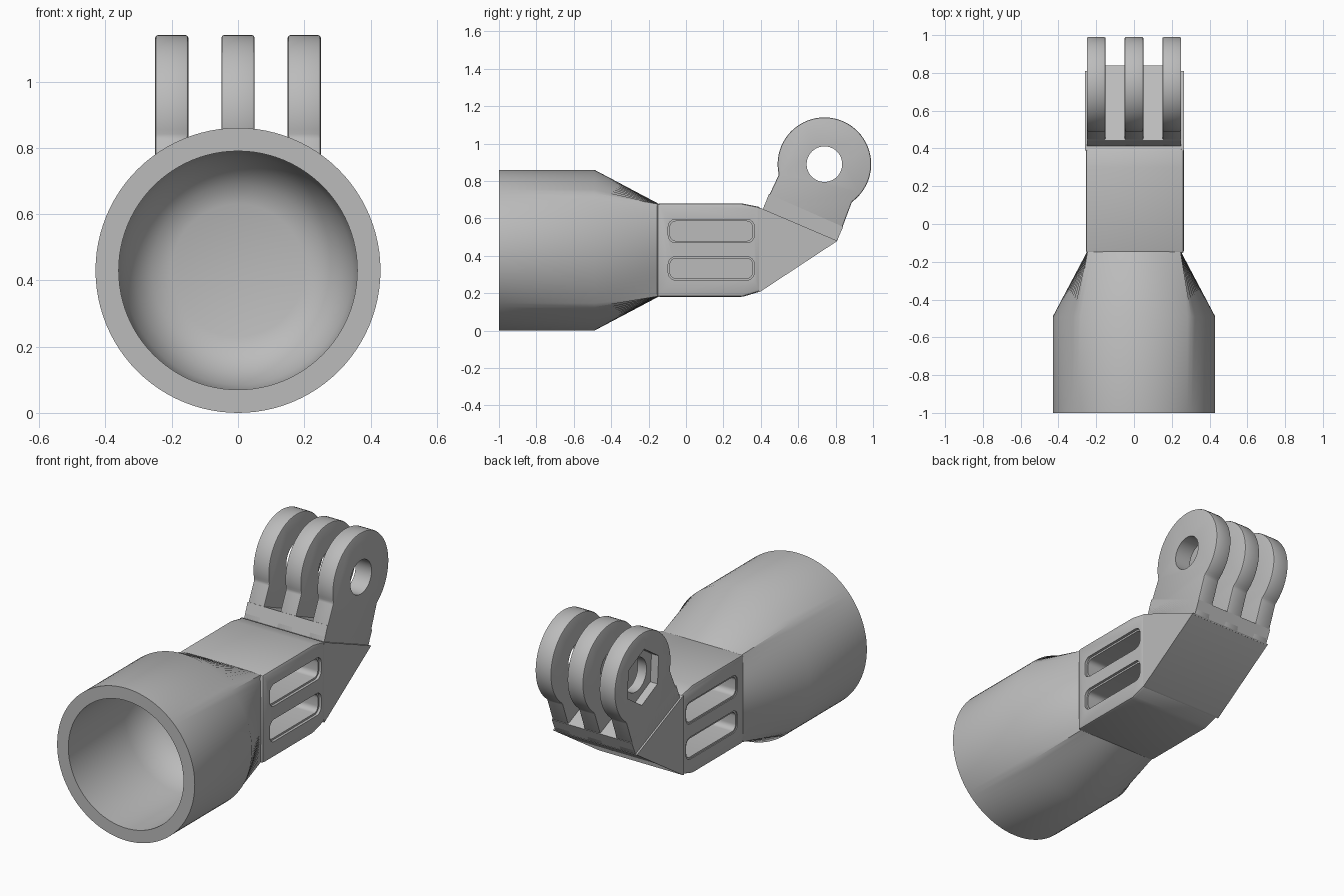
import bpy, bmesh, math
from math import cos, sin, radians, tau

if "Cube" in bpy.data.objects:
    bpy.data.objects.remove(bpy.data.objects["Cube"])

# Single grey plastic
grey = bpy.data.materials.new("grey_plastic")
grey.use_nodes = True
grey.diffuse_color = (0.5, 0.5, 0.5, 1)
grey.node_tree.nodes["Principled BSDF"].inputs["Base Color"].default_value = (0.5, 0.5, 0.5, 1)


def finish(name, bm):
    bmesh.ops.recalc_face_normals(bm, faces=bm.faces)
    mesh = bpy.data.meshes.new(name)
    bm.to_mesh(mesh)
    bm.free()
    mesh.materials.append(grey)
    obj = bpy.data.objects.new(name, mesh)
    bpy.context.collection.objects.link(obj)
    return obj


def prism(name, profile, x0, x1, bevel=0, segments=2):
    """Side profile of (y, z) points extruded across the width."""
    bm = bmesh.new()
    face = bm.faces.new([bm.verts.new((x0, y, z)) for y, z in profile])
    new = bmesh.ops.extrude_face_region(bm, geom=[face])["geom"]
    bmesh.ops.translate(bm, vec=(x1 - x0, 0, 0),
                        verts=[v for v in new if isinstance(v, bmesh.types.BMVert)])
    bmesh.ops.recalc_face_normals(bm, faces=bm.faces)
    if bevel:
        sharp = [e for e in bm.edges if e.calc_face_angle(0) > radians(15)]
        bmesh.ops.bevel(bm, geom=sharp, offset=bevel, segments=segments,
                        profile=0.5, affect="EDGES", clamp_overlap=True)
    return finish(name, bm)


def arc(cy, cz, r, start, end, n):
    angles = [radians(start + (end - start) * i / n) for i in range(n + 1)]
    return [(cy + r * cos(a), cz + r * sin(a)) for a in angles]


def rounded_rect(y0, y1, z0, z1, r):
    return (arc(y1 - r, z1 - r, r, 0, 90, 6) + arc(y0 + r, z1 - r, r, 90, 180, 6)
            + arc(y0 + r, z0 + r, r, 180, 270, 6) + arc(y1 - r, z0 + r, r, 270, 360, 6))


def activate(obj):
    bpy.ops.object.select_all(action="DESELECT")
    obj.select_set(True)
    bpy.context.view_layer.objects.active = obj


def cut(obj, cutter):
    cutter.hide_render = True
    mod = obj.modifiers.new("cut", "BOOLEAN")
    mod.operation, mod.solver, mod.object = "DIFFERENCE", "EXACT", cutter
    activate(obj)
    bpy.ops.object.modifier_apply(modifier=mod.name)
    bpy.data.objects.remove(cutter)


# Round socket lofted into a square neck, with a bowl-ended bore
SEG, MID = 96, 0.43
bm = bmesh.new()


def ring(y, r, square=False):
    verts = []
    for i in range(SEG):
        c, s = cos(tau * i / SEG), sin(tau * i / SEG)
        k = r / max(abs(c), abs(s)) if square else r
        verts.append(bm.verts.new((k * c, y, MID + k * s)))
    return verts


rings = [ring(-0.14, 0.245, True), ring(-0.49, 0.43), ring(-1, 0.43)]
rings += [ring(y, r) for y, r in
          [(-1, 0.36), (-0.5, 0.36), (-0.42, 0.345), (-0.35, 0.31), (-0.3, 0.26), (-0.28, 0.2)]]
for a, b in zip(rings, rings[1:]):
    for i in range(SEG):
        j = (i + 1) % SEG
        bm.faces.new((a[i], a[j], b[j], b[i]))
bm.faces.new(rings[0])
bm.faces.new(rings[-1])
socket = finish("socket", bm)

# Square body with two deep slots on each side
body = prism("body", [(-0.155, 0.18), (0.3, 0.18), (0.4, 0.21), (0.4, 0.66),
                      (0.3, 0.68), (-0.155, 0.68)], -0.255, 0.265, 0.015)
for z in (0.28, 0.48):
    for side in (-1, 1):
        cut(body, prism("slot_cutter", rounded_rect(-0.085, 0.355, z, z + 0.105, 0.03),
                        side * 0.06, side * 0.4))
        cut(body, prism("slot_lip_cutter",
                        rounded_rect(-0.095, 0.365, z - 0.01, z + 0.115, 0.04),
                        side * 0.25, side * 0.4))

# Wedge that turns the neck upward
wedge = prism("wedge", [(0.39, 0.207), (0.4, 0.21), (0.81, 0.48), (0.4, 0.655), (0.39, 0.655)],
              -0.26, 0.265)

# Block joining the feet of the prongs
prong_base = prism("prong_base", [(0.41, 0.645), (0.805, 0.475), (0.84, 0.555), (0.443, 0.73)],
                   -0.25, 0.25)

# Three rounded prongs with a shared bolt hole and a nut recess on the right
HY, HZ = 0.74, 0.89
prong_profile = ([(0.41, 0.65)] + arc(HY, HZ, 0.25, 193, -54, 48) + [(0.808, 0.478)])
parts = [socket, body, wedge, prong_base]
for name, x in (("right_prong", -0.2), ("middle_prong", 0), ("left_prong", 0.2)):
    prong = prism(name, prong_profile, x - 0.05, x + 0.05, 0.008)
    cut(prong, prism("hole_cutter", arc(HY, HZ, 0.095, 0, 352.5, 47), x - 0.2, x + 0.2))
    if x < 0:
        cut(prong, prism("nut_cutter", arc(HY, HZ, 0.155, 94, 394, 5), -0.3, -0.205))
    parts.append(prong)

for obj in parts:
    activate(obj)
    bpy.ops.object.shade_smooth_by_angle(angle=radians(30))
